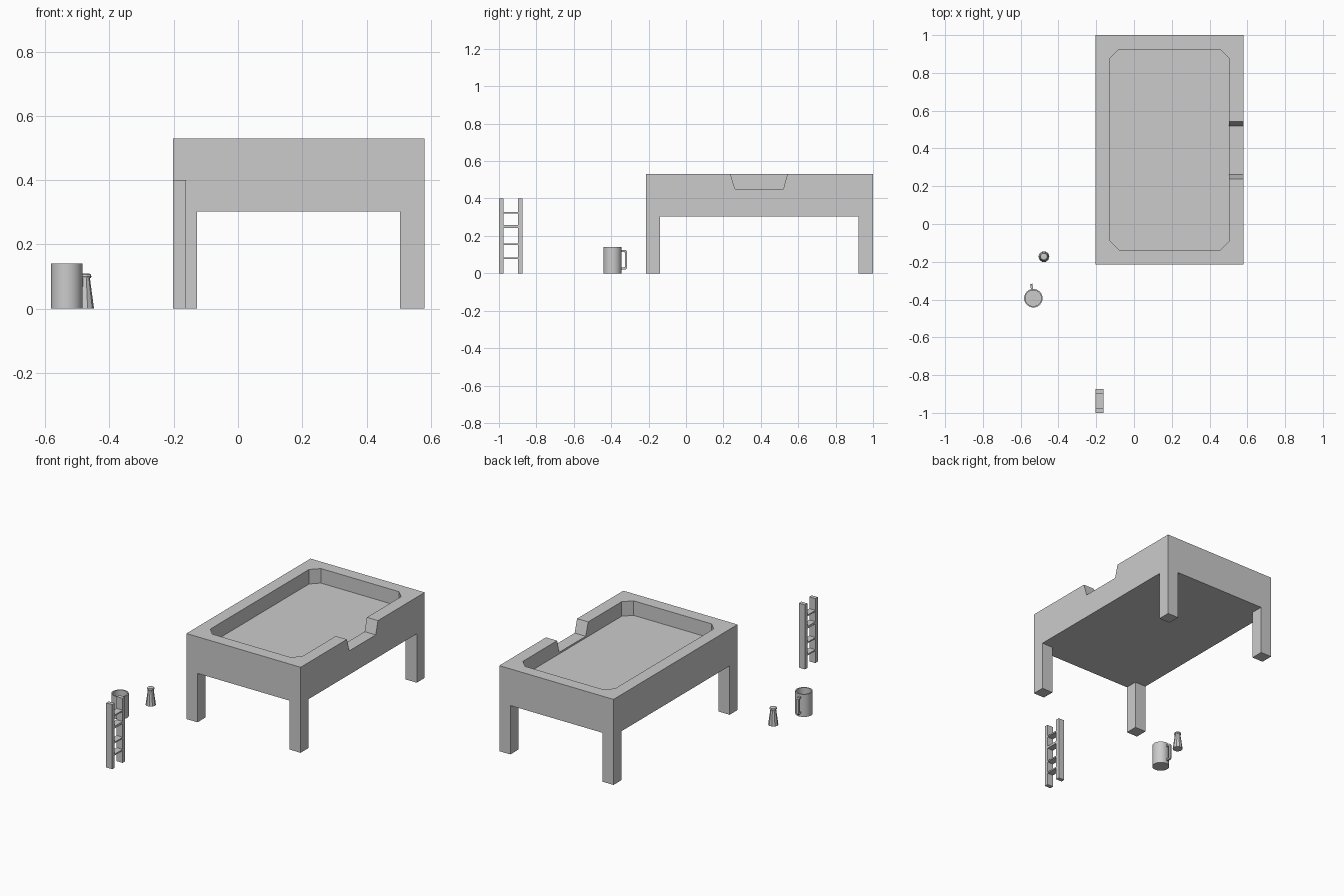
import bpy, bmesh
from math import cos, sin, pi, radians
from mathutils import Matrix, Vector

if "Cube" in bpy.data.objects:
    bpy.data.objects.remove(bpy.data.objects["Cube"])


def finish(name, bm, smooth=False):
    bmesh.ops.recalc_face_normals(bm, faces=bm.faces)
    me = bpy.data.meshes.new(name)
    bm.to_mesh(me)
    bm.free()
    ob = bpy.data.objects.new(name, me)
    bpy.context.collection.objects.link(ob)
    if smooth:
        bpy.ops.object.select_all(action='DESELECT')
        ob.select_set(True)
        bpy.context.view_layer.objects.active = ob
        bpy.ops.object.shade_smooth_by_angle(angle=radians(40))
    return ob


def add_prism(bm, pts, axis, lo, hi):
    """Extrude a 2D outline along an axis from lo to hi."""
    def co(p):
        return {'x': (lo, *p), 'y': (p[0], lo, p[1]), 'z': (*p, lo)}[axis]
    face = bm.faces.new([bm.verts.new(co(p)) for p in pts])
    ext = bmesh.ops.extrude_face_region(bm, geom=[face])['geom']
    vec = Vector([(hi - lo) * (a == axis) for a in 'xyz'])
    bmesh.ops.translate(bm, vec=vec, verts=[v for v in ext if isinstance(v, bmesh.types.BMVert)])


def prism(name, pts, axis, lo, hi):
    bm = bmesh.new()
    add_prism(bm, pts, axis, lo, hi)
    return finish(name, bm)


def rect(a0, a1, b0, b1):
    return [(a0, b0), (a1, b0), (a1, b1), (a0, b1)]


def box(name, x0, x1, y0, y1, z0, z1):
    return prism(name, rect(x0, x1, y0, y1), 'z', z0, z1)


def lathe(name, profile, seg, cx, cy, smooth):
    """Revolve a (radius, height) profile; zero radius makes a pole."""
    bm = bmesh.new()
    rings = []
    for r, z in profile:
        n = seg if r > 0 else 1
        rings.append([bm.verts.new((cx + r * cos(2 * pi * i / seg), cy + r * sin(2 * pi * i / seg), z))
                      for i in range(n)])
    for a, b in zip(rings, rings[1:]):
        for i in range(seg):
            j = (i + 1) % seg
            quad = [a[i % len(a)], a[j % len(a)], b[j % len(b)], b[i % len(b)]]
            bm.faces.new(list(dict.fromkeys(quad)))
    return finish(name, bm, smooth)


def cut(target, cutter):
    mod = target.modifiers.new('cut', 'BOOLEAN')
    mod.operation = 'DIFFERENCE'
    mod.solver = 'EXACT'
    mod.object = cutter
    bpy.context.view_layer.objects.active = target
    bpy.ops.object.modifier_apply(modifier=mod.name)
    bpy.data.objects.remove(cutter)


# Table: a block with leg openings, a chamfered tray and a side notch cut out
X0, X1, Y0, Y1, H = -0.203, 0.58, -0.215, 1.0, 0.53
table = box('table', X0, X1, Y0, Y1, 0, H)
cut(table, box('opening_x', -0.127, 0.504, -0.5, 1.5, -0.1, 0.303))
cut(table, box('opening_y', -0.5, 1, -0.138, 0.922, -0.1, 0.303))
a, b, c, d, k = -0.127, 0.504, -0.138, 0.925, 0.048
tray = [(a + k, c), (b - k, c), (b, c + k), (b, d - k), (b - k, d), (a + k, d), (a, d - k), (a, c + k)]
cut(table, prism('tray_cutter', tray, 'z', 0.44, 0.7))
notch = [(0.262, 0.45), (0.52, 0.45), (0.553, 0.57), (0.226, 0.57)]
cut(table, prism('notch_cutter', notch, 'x', 0.46, 0.7))

# Ladder: two rails and four rungs
for name, y in (('ladder_front_rail', -1.0), ('ladder_back_rail', -0.898)):
    box(name, -0.203, -0.162, y, y + 0.024, 0, 0.4)
for i, (z, t) in enumerate(((0.08, 0.008), (0.155, 0.008), (0.25, 0.014), (0.323, 0.008))):
    box(f'ladder_rung_{i + 1}', -0.203, -0.162, -0.976, -0.898, z - t / 2, z + t / 2)

# Mug: hollow cup with a squared loop handle
MX, MY = -0.533, -0.393
lathe('mug_cup', [(0, 0), (0.049, 0), (0.049, 0.14), (0.042, 0.14), (0.042, 0.012), (0, 0.012)],
      32, MX, MY, True)
outline = [(0.045, 0.125), (0.07, 0.125), (0.077, 0.118), (0.077, 0.027), (0.07, 0.02), (0.045, 0.02),
           (0.045, 0.031), (0.065, 0.031), (0.068, 0.034), (0.068, 0.111), (0.065, 0.114), (0.045, 0.114)]
handle = prism('mug_handle', outline, 'y', -0.006, 0.006)
handle.data.transform(Matrix.Translation((MX, MY, 0)) @ Matrix.Rotation(radians(98), 4, 'Z'))

# Shaker: tapered faceted body with a small cap
SX, SY = -0.477, -0.173
lathe('shaker_body', [(0, 0), (0.029, 0), (0.0155, 0.1), (0, 0.1)], 10, SX, SY, False)
lathe('shaker_cap', [(0, 0.095), (0.019, 0.095), (0.021, 0.1), (0.019, 0.107), (0.012, 0.11), (0, 0.11)],
      10, SX, SY, False)
